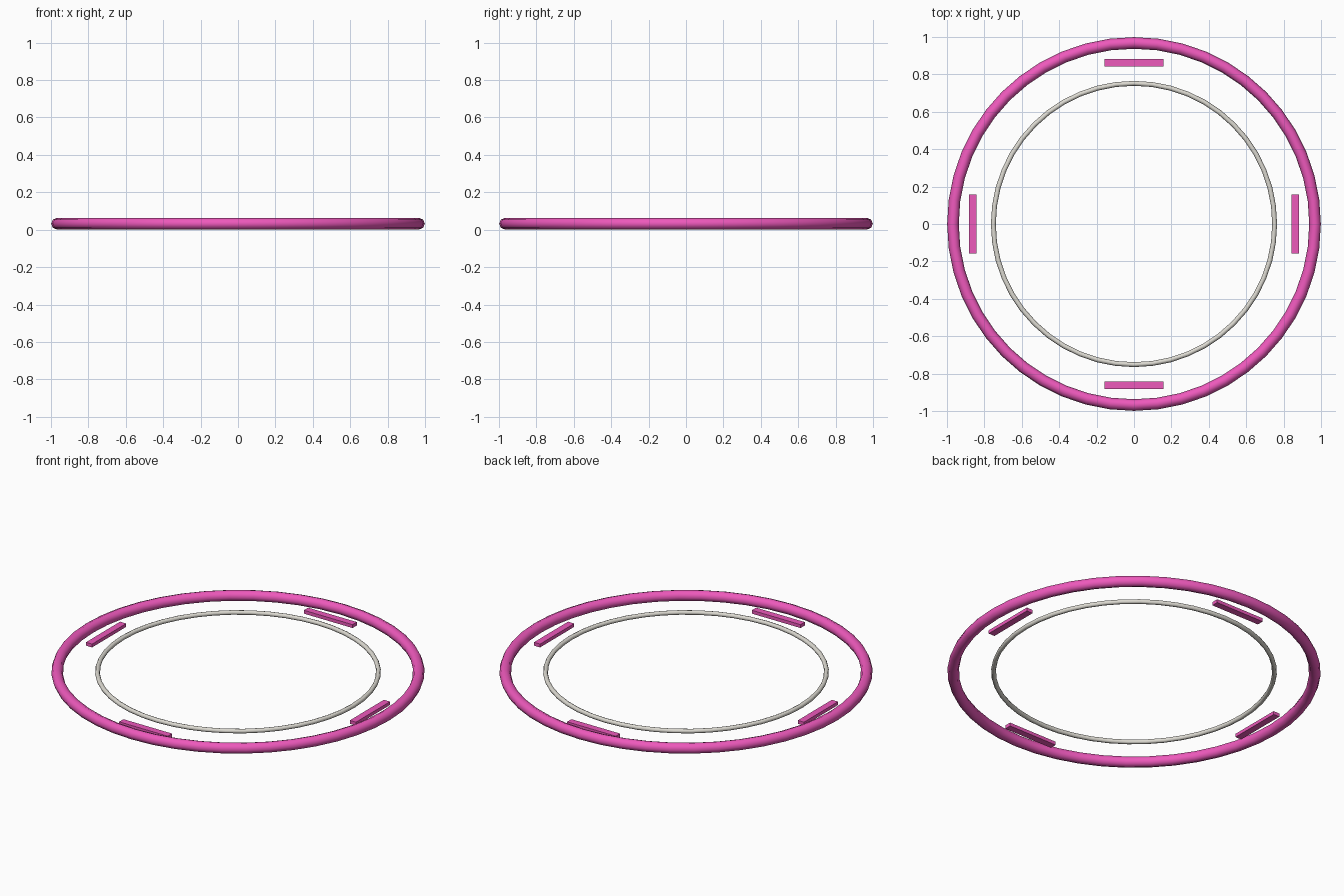
import bpy
from math import radians, cos, sin, pi

if "Cube" in bpy.data.objects:
    bpy.data.objects.remove(bpy.data.objects["Cube"])


def material(name, color):
    m = bpy.data.materials.new(name)
    m.diffuse_color = color
    m.use_nodes = True
    m.node_tree.nodes["Principled BSDF"].inputs["Base Color"].default_value = m.diffuse_color
    return m


pink = material("pink", (0.85, 0.1, 0.5, 1))
ivory = material("ivory", (0.72, 0.70, 0.64, 1))
RING_Z = 0.032


def ring(name, radius, tube, mat):
    bpy.ops.mesh.primitive_torus_add(major_radius=radius, minor_radius=tube,
                                     major_segments=48, minor_segments=8,
                                     location=(0, 0, RING_Z))
    ob = bpy.context.object
    ob.name = name
    ob.data.materials.append(mat)
    bpy.ops.object.shade_smooth_by_angle(angle=radians(50))


# Large outer ring and thin inner ring
ring("outer_ring", 0.968, 0.031, pink)
ring("inner_ring", 0.752, 0.013, ivory)

# Four flat bars between the rings
for i in range(4):
    a = i * pi / 2
    bpy.ops.mesh.primitive_cube_add(size=1, rotation=(0, 0, a),
                                    location=(0.862 * cos(a), 0.862 * sin(a), 0.021))
    bar = bpy.context.object
    bar.name = f"marker_bar_{i + 1}"
    bar.scale = (0.04, 0.318, 0.02)
    bar.data.materials.append(pink)
    bpy.ops.object.transform_apply(location=False, rotation=False, scale=True)
